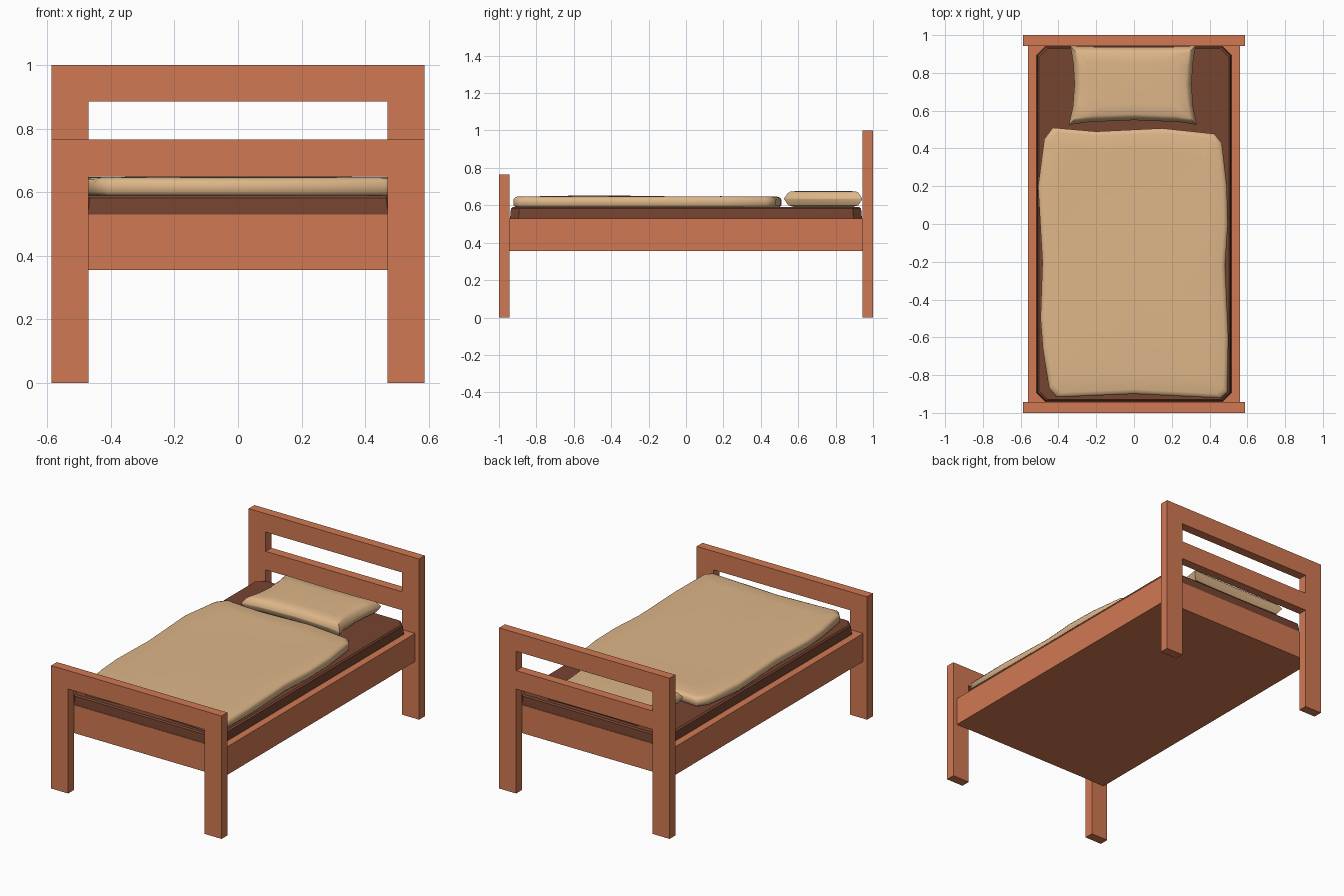
import bpy, bmesh, math

if "Cube" in bpy.data.objects:
    bpy.data.objects.remove(bpy.data.objects["Cube"])


def material(name, color):
    m = bpy.data.materials.new(name)
    m.diffuse_color = (*color, 1)
    m.use_nodes = True
    m.node_tree.nodes["Principled BSDF"].inputs["Base Color"].default_value = m.diffuse_color
    return m


WOOD = material("wood", (0.63, 0.19, 0.085))
DARK = material("mattress_brown", (0.18, 0.058, 0.03))
LINEN = material("linen", (0.73, 0.47, 0.25))


def finish(bm, name, mat, smooth=None):
    bmesh.ops.recalc_face_normals(bm, faces=bm.faces)
    me = bpy.data.meshes.new(name)
    bm.to_mesh(me)
    bm.free()
    ob = bpy.data.objects.new(name, me)
    bpy.context.collection.objects.link(ob)
    me.materials.append(mat)
    if smooth:
        bpy.ops.object.select_all(action='DESELECT')
        ob.select_set(True)
        bpy.context.view_layer.objects.active = ob
        bpy.ops.object.shade_smooth_by_angle(angle=math.radians(smooth))
    return ob


def board(name, zs, rails, y0, y1):
    """Two posts joined by rails: fill cells of a grid, then extrude."""
    xs = (-0.587, -0.47, 0.47, 0.587)
    bm = bmesh.new()
    for i in range(3):
        for j in range(len(zs) - 1):
            if i != 1 or j in rails:
                corners = ((i, j), (i + 1, j), (i + 1, j + 1), (i, j + 1))
                bm.faces.new([bm.verts.new((xs[a], y0, zs[b])) for a, b in corners])
    bmesh.ops.remove_doubles(bm, verts=bm.verts, dist=1e-4)
    ext = bmesh.ops.extrude_face_region(bm, geom=bm.faces[:], use_keep_orig=True)
    moved = [v for v in ext["geom"] if isinstance(v, bmesh.types.BMVert)]
    bmesh.ops.translate(bm, verts=moved, vec=(0, y1 - y0, 0))
    return finish(bm, name, WOOD)


def loft(name, mat, outline, centre, layers, smooth=None, height=None):
    """Stack inset copies of an outline; layers are (inset, z)."""
    cx, cy = centre
    hx = max(abs(x - cx) for x, y in outline)
    hy = max(abs(y - cy) for x, y in outline)
    bm = bmesh.new()
    loops = []
    for d, z in layers:
        loop = []
        for x, y in outline:
            px, py = cx + (x - cx) * (1 - d / hx), cy + (y - cy) * (1 - d / hy)
            lift = height(px, py) if height and z > 0.62 else 0
            loop.append(bm.verts.new((px, py, z + lift)))
        loops.append(loop)
    n = len(outline)
    for a, b in zip(loops, loops[1:]):
        for i in range(n):
            k = (i + 1) % n
            bm.faces.new((a[i], a[k], b[k], b[i]))
    bm.faces.new(loops[0])
    bm.faces.new(loops[-1])
    return finish(bm, name, mat, smooth)


# Headboard and footboard
board("headboard", (0, 0.65, 0.765, 0.885, 1.0), (1, 3), 0.943, 1.0)
board("footboard", (0, 0.65, 0.765), (1,), -1.0, -0.943)

# Bed frame box
bm = bmesh.new()
bmesh.ops.create_cube(bm, size=1)
for v in bm.verts:
    v.co = (v.co.x * 1.12, v.co.y * 1.886, 0.4425 + v.co.z * 0.175)
finish(bm, "bed_frame", WOOD)

# Mattress with clipped corners
X, Y, C = 0.515, 0.94, 0.045
octagon = [(X, Y - C), (X - C, Y), (C - X, Y), (-X, Y - C),
           (-X, C - Y), (C - X, -Y), (X - C, -Y), (X, C - Y)]
loft("mattress", DARK, octagon, (0, 0),
     [(0, 0.525), (0, 0.54), (0.004, 0.582), (0.012, 0.59)], 30)

# Blanket with a wavy outline
edge = [(-0.43, 0.51), (-0.2, 0.49), (0.15, 0.507), (0.425, 0.478), (0.465, 0.43),
        (0.492, 0.2), (0.497, 0), (0.483, -0.22), (0.5, -0.6), (0.495, -0.89),
        (0.46, -0.922), (0.0, -0.9), (-0.41, -0.917), (-0.45, -0.87),
        (-0.483, -0.66), (-0.495, -0.5), (-0.485, -0.2), (-0.508, 0.2), (-0.475, 0.45)]
loft("blanket", LINEN, edge, (0, -0.2),
     [(0.012, 0.588), (0, 0.6), (0, 0.628), (0.008, 0.639), (0.025, 0.644),
      (0.12, 0.645), (0.25, 0.645), (0.4, 0.646)], 60,
     lambda x, y: 0.004 * math.sin(5 * y + 4) * math.cos(4 * x) + 0.003)

# Pillow with pinched corners and a seam around the middle
seam = [(-0.345, 0.525), (-0.24, 0.54), (0, 0.55), (0.24, 0.54), (0.332, 0.525),
        (0.313, 0.62), (0.305, 0.74), (0.312, 0.85), (0.325, 0.942),
        (0.2, 0.938), (0, 0.936), (-0.2, 0.938), (-0.337, 0.942),
        (-0.322, 0.85), (-0.315, 0.74), (-0.324, 0.62)]
loft("pillow", LINEN, seam, (-0.005, 0.74),
     [(0.06, 0.589), (0.022, 0.6), (0, 0.632), (0, 0.638), (0.02, 0.666),
      (0.035, 0.674), (0.09, 0.677)], 35)
